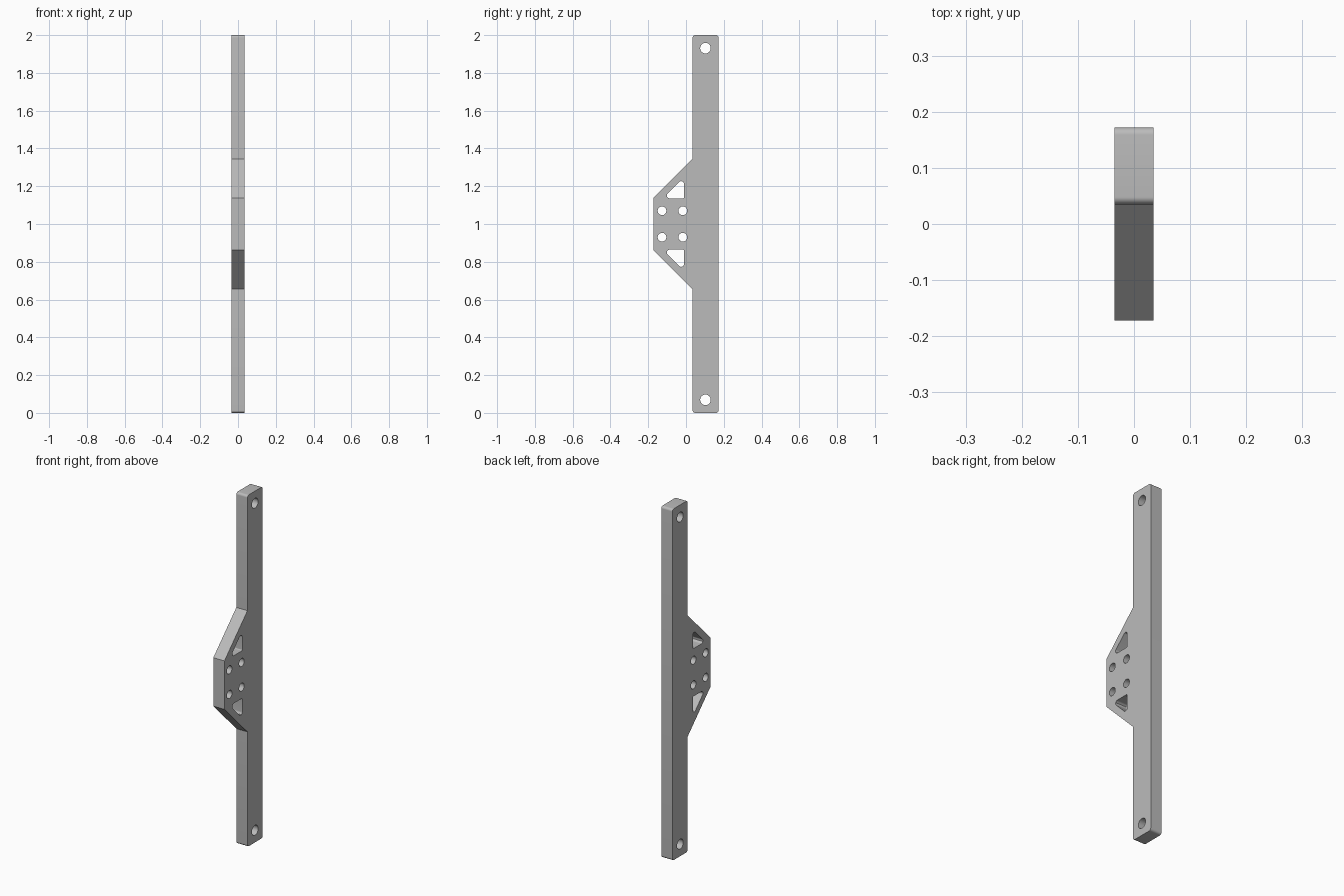
import bpy, bmesh, math
from mathutils import Vector

cube = bpy.data.objects.get("Cube")
if cube:
    bpy.data.objects.remove(cube, do_unlink=True)

HALF = 0.035    # half thickness along x
MID = 1.0       # height of the mirror plane

grey = bpy.data.materials.new("plain grey")
grey.use_nodes = True
colour = (0.5, 0.5, 0.5, 1)
grey.diffuse_color = colour
grey.node_tree.nodes["Principled BSDF"].inputs["Base Color"].default_value = colour


def rounded(corners, steps=6):
    """Outline from (y, z, radius) corners, each replaced by a tangent arc."""
    out = []
    for i, (y, z, r) in enumerate(corners):
        p = Vector((y, z))
        if r == 0:
            out.append(p)
            continue
        a = (Vector(corners[i - 1][:2]) - p).normalized()
        b = (Vector(corners[(i + 1) % len(corners)][:2]) - p).normalized()
        half = a.angle(b) / 2
        centre = p + (a + b).normalized() * r / math.sin(half)
        start = p + a * r / math.tan(half) - centre
        end = p + b * r / math.tan(half) - centre
        for k in range(steps + 1):
            t = k / steps
            out.append(centre + (start * (1 - t) + end * t).normalized() * r)
    return out


def circle(y, z, r, n=32):
    return [Vector((y + r * math.cos(math.tau * k / n),
                    z + r * math.sin(math.tau * k / n))) for k in range(n)]


def mirrored(half):
    """Add the lower half of an outline that is symmetric about MID."""
    return half + [(y, 2 * MID - z, r) for y, z, r in reversed(half)]


# Outline: long bar with a tapered mounting lug on the front
loops = [rounded(mirrored([
    (-0.172, 1.138, 0), (0.035, 1.345, 0),
    (0.035, 2.0, 0.013), (0.172, 2.0, 0.013)]))]

for s in (1, -1):
    # End holes, lug bolt holes and triangular lightening pockets
    loops.append(circle(0.103, MID + s * 0.931, 0.028))
    for y in (-0.127, -0.017):
        loops.append(circle(y, MID + s * 0.07, 0.023))
    loops.append(rounded([(-0.122, MID + s * 0.136, 0.014),
                          (-0.011, MID + s * 0.136, 0.005),
                          (-0.011, MID + s * 0.247, 0.014)]))

# Fill the profile around its holes and extrude it through the thickness
bm = bmesh.new()
edges = []
for loop in loops:
    verts = [bm.verts.new((-HALF, p.x, p.y)) for p in loop]
    edges += [bm.edges.new((verts[i - 1], verts[i])) for i in range(len(verts))]
bmesh.ops.triangle_fill(bm, edges=edges, use_beauty=True, normal=(-1, 0, 0))
result = bmesh.ops.extrude_face_region(bm, geom=bm.faces[:], use_keep_orig=True)
moved = [v for v in result["geom"] if isinstance(v, bmesh.types.BMVert)]
bmesh.ops.translate(bm, verts=moved, vec=(2 * HALF, 0, 0))
bmesh.ops.recalc_face_normals(bm, faces=bm.faces[:])

mesh = bpy.data.meshes.new("mounting_bar")
bm.to_mesh(mesh)
bm.free()
mesh.materials.append(grey)
bar = bpy.data.objects.new("mounting_bar", mesh)
bpy.context.collection.objects.link(bar)

bpy.ops.object.select_all(action='DESELECT')
bar.select_set(True)
bpy.context.view_layer.objects.active = bar
bpy.ops.object.shade_smooth_by_angle(angle=math.radians(30))
